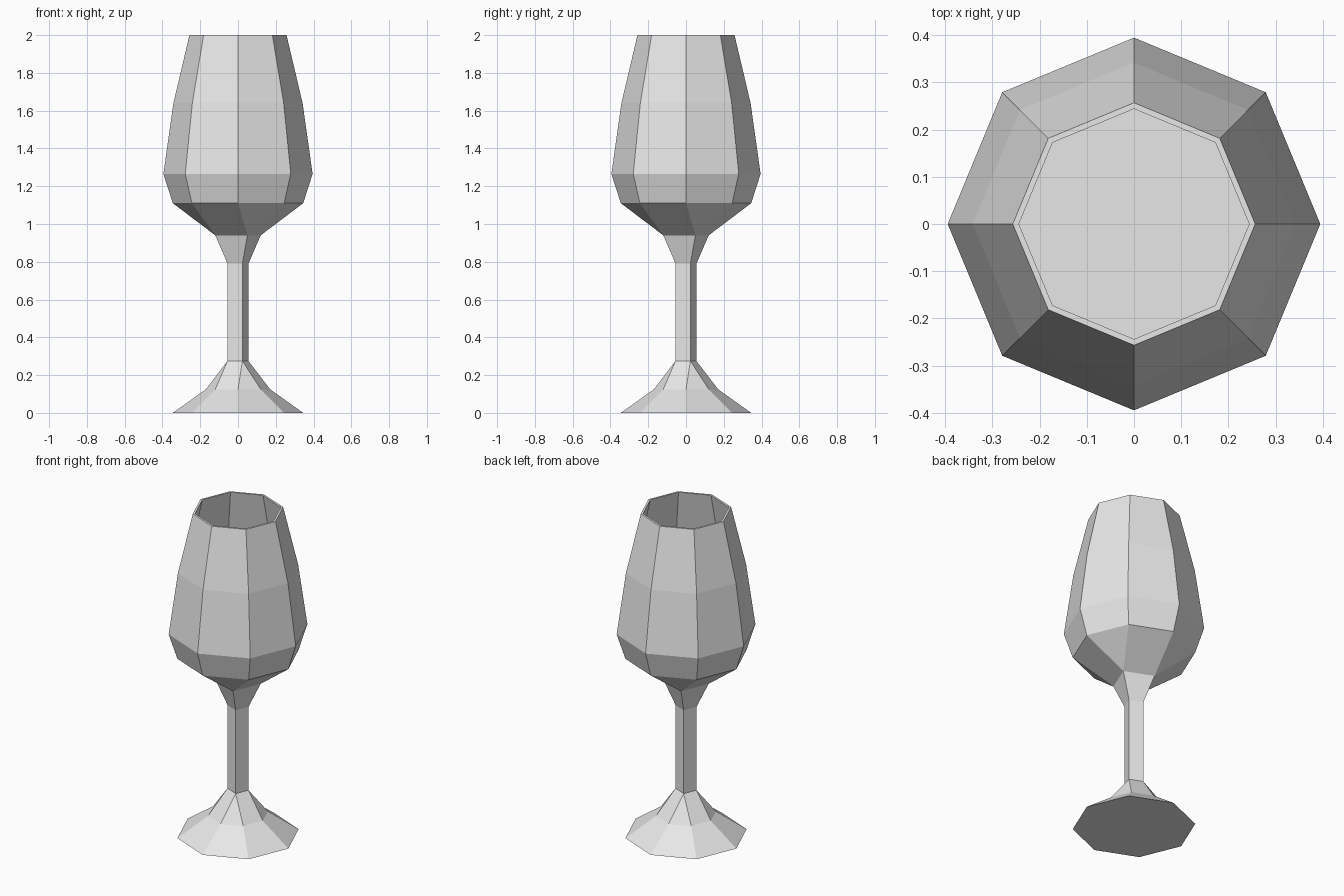
import bpy
import bmesh
from math import cos, sin, pi

cube = bpy.data.objects.get("Cube")
if cube:
    bpy.data.objects.remove(cube, do_unlink=True)

grey = bpy.data.materials.new("pale grey")
grey.use_nodes = True
colour = (0.8, 0.8, 0.8, 1)
grey.diffuse_color = colour
grey.node_tree.nodes["Principled BSDF"].inputs["Base Color"].default_value = colour


def octagon(bm, r, z):
    """Eight corners, the first on the +x axis."""
    return [bm.verts.new((r * cos(k * pi / 4), r * sin(k * pi / 4), z)) for k in range(8)]


def square(bm, r, z):
    """Four corners, each listed twice so that it pairs with an octagon."""
    ring = []
    for k in range(4):
        a = pi / 8 + k * pi / 2
        ring += [bm.verts.new((r * cos(a), r * sin(a), z))] * 2
    return ring


def build(name, profile, cap_start=False, cap_end=False):
    """Skin a list of (shape, radius, height) rings into a flat-shaded part."""
    bm = bmesh.new()
    rings = [shape(bm, r, z) for shape, r, z in profile]
    for low, high in zip(rings, rings[1:]):
        for k in range(8):
            n = (k + 1) % 8
            corners = list(dict.fromkeys((low[k], low[n], high[n], high[k])))
            if len(corners) > 2:
                bm.faces.new(corners)
    if cap_start:
        bm.faces.new(rings[0][::-1])
    if cap_end:
        bm.faces.new(rings[-1])
    mesh = bpy.data.meshes.new(name)
    bm.to_mesh(mesh)
    bm.free()
    mesh.materials.append(grey)
    obj = bpy.data.objects.new(name, mesh)
    bpy.context.collection.objects.link(obj)
    return obj


# Flared foot narrowing to the square stem
build("foot", [(octagon, 0.345, 0), (octagon, 0.17, 0.125), (square, 0.06, 0.275)],
      cap_start=True)

# Square stem with a flared top
build("stem", [(square, 0.06, 0.275), (square, 0.06, 0.79), (square, 0.13, 0.94)])

# Bowl: outside going up, over the rim, then inside down to a flat floor
outside = [(octagon, 0.345, 1.11), (octagon, 0.395, 1.265),
           (octagon, 0.342, 1.64), (octagon, 0.257, 2)]
inside = [(shape, r - 0.013, z) for shape, r, z in reversed(outside)]
build("bowl", [(square, 0.13, 0.94)] + outside + inside, cap_end=True)
